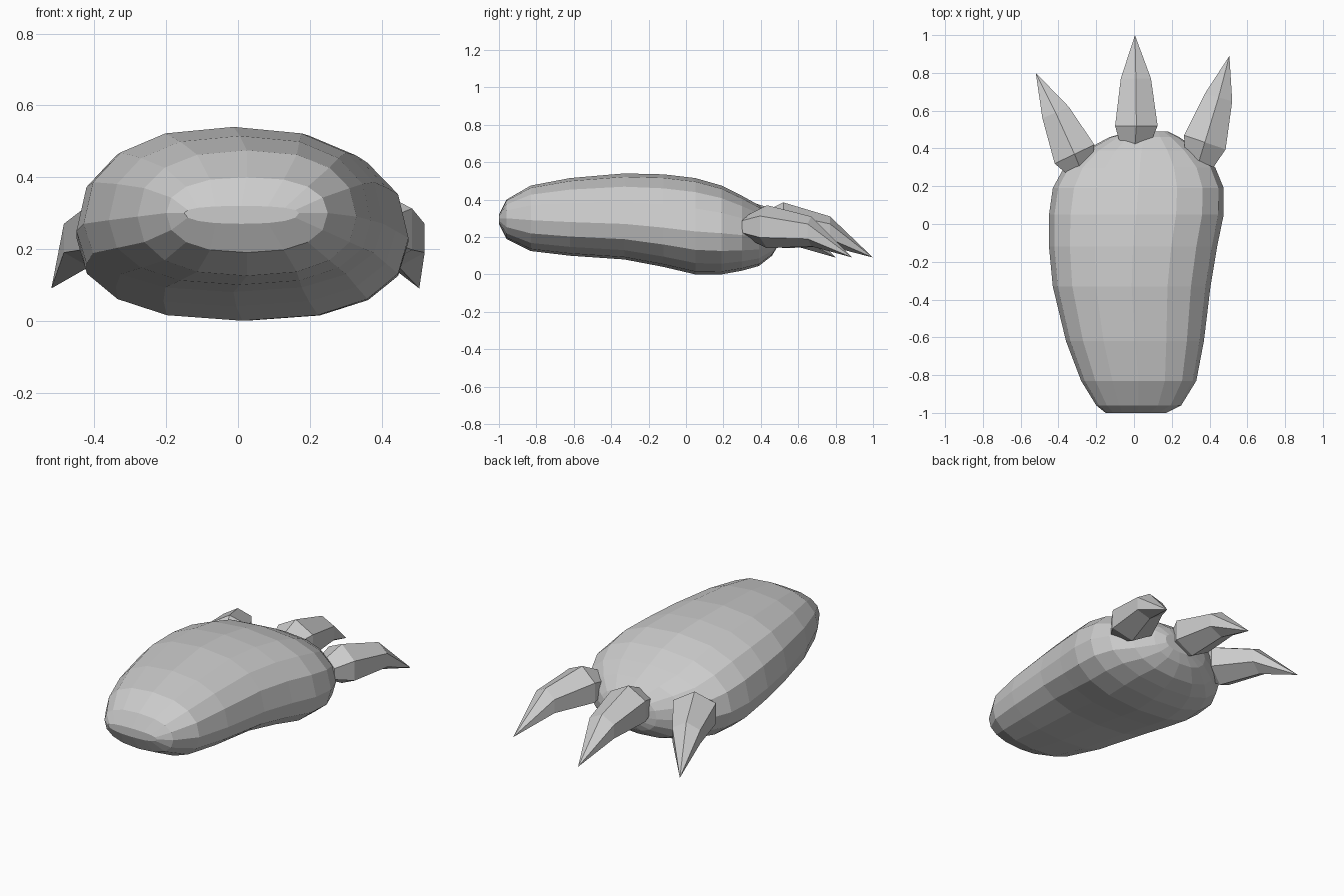
import bpy, bmesh
from math import sin, cos, pi, radians

if "Cube" in bpy.data.objects:
    bpy.data.objects.remove(bpy.data.objects["Cube"])


def loft(name, rings, tip=None):
    """Skin a list of equal-length point rings; close the end with a tip or a cap."""
    bm = bmesh.new()
    vr = [[bm.verts.new(p) for p in ring] for ring in rings]
    n = len(vr[0])
    for a, b in zip(vr, vr[1:]):
        for i in range(n):
            j = (i + 1) % n
            bm.faces.new((a[i], a[j], b[j], b[i]))
    bm.faces.new(vr[0])
    if tip:
        t = bm.verts.new(tip)
        for i in range(n):
            bm.faces.new((vr[-1][i], vr[-1][(i + 1) % n], t))
    else:
        bm.faces.new(vr[-1])
    bmesh.ops.recalc_face_normals(bm, faces=bm.faces)
    me = bpy.data.meshes.new(name)
    bm.to_mesh(me)
    bm.free()
    ob = bpy.data.objects.new(name, me)
    bpy.context.collection.objects.link(ob)
    return ob


def spow(v, e):
    return (1 if v >= 0 else -1) * abs(v) ** e


def body_ring(y, xl, xr, zb, zm, zt, n=16):
    """Rounded cross-section, widest at height zm."""
    cx, rx = (xl + xr) / 2, (xr - xl) / 2
    pts = []
    for i in range(n):
        a = 2 * pi * i / n
        s = spow(sin(a), 0.88)
        pts.append((cx + rx * spow(cos(a), 0.82), y,
                    zm + s * ((zt - zm) if s > 0 else (zm - zb))))
    return pts


def claw_ring(left, right, zb, zt):
    """Six-sided claw section spanning two plan points."""
    pts = []
    for k in range(6):
        a = radians(90 + 60 * k)
        u = 0.5 + 0.5 * cos(a) / cos(radians(30))
        pts.append((left[0] + (right[0] - left[0]) * u,
                    left[1] + (right[1] - left[1]) * u,
                    (zb + zt) / 2 + (zt - zb) / 2 * sin(a)))
    return pts


# Foot body: y, left x, right x, bottom z, widest z, top z
stations = [
    (-1.00, -0.15, 0.17, 0.27, 0.30, 0.32),
    (-0.96, -0.20, 0.25, 0.19, 0.30, 0.40),
    (-0.83, -0.28, 0.33, 0.125, 0.29, 0.475),
    (-0.62, -0.36, 0.37, 0.10, 0.28, 0.515),
    (-0.33, -0.43, 0.405, 0.08, 0.27, 0.54),
    (-0.12, -0.45, 0.44, 0.04, 0.25, 0.535),
    (0.05, -0.45, 0.475, 0.00, 0.23, 0.515),
    (0.19, -0.43, 0.475, 0.00, 0.22, 0.475),
    (0.30, -0.37, 0.43, 0.02, 0.21, 0.42),
    (0.39, -0.26, 0.34, 0.045, 0.20, 0.37),
    (0.46, -0.13, 0.24, 0.10, 0.20, 0.31),
    (0.49, -0.02, 0.18, 0.15, 0.20, 0.25),
]
loft("foot_body", [body_ring(*s) for s in stations])

# Claws: rings of (left plan point, right plan point, bottom z, top z), then tip
claws = {
    "middle_claw": ([((-0.07, 0.41), (0.08, 0.41), 0.18, 0.33),
                     ((-0.10, 0.52), (0.125, 0.52), 0.14, 0.385),
                     ((-0.07, 0.77), (0.09, 0.77), 0.15, 0.31)], (0.005, 1.0, 0.09)),
    "right_claw": ([((0.27, 0.37), (0.42, 0.30), 0.19, 0.32),
                    ((0.265, 0.47), (0.485, 0.395), 0.14, 0.37),
                    ((0.375, 0.69), (0.52, 0.65), 0.15, 0.31)], (0.505, 0.89, 0.09)),
    "left_claw": ([((-0.35, 0.26), (-0.22, 0.33), 0.19, 0.33),
                   ((-0.42, 0.32), (-0.21, 0.42), 0.14, 0.38),
                   ((-0.485, 0.56), (-0.345, 0.62), 0.15, 0.31)], (-0.52, 0.80, 0.09)),
}
for name, (rings, tip) in claws.items():
    loft(name, [claw_ring(*r) for r in rings], tip)
